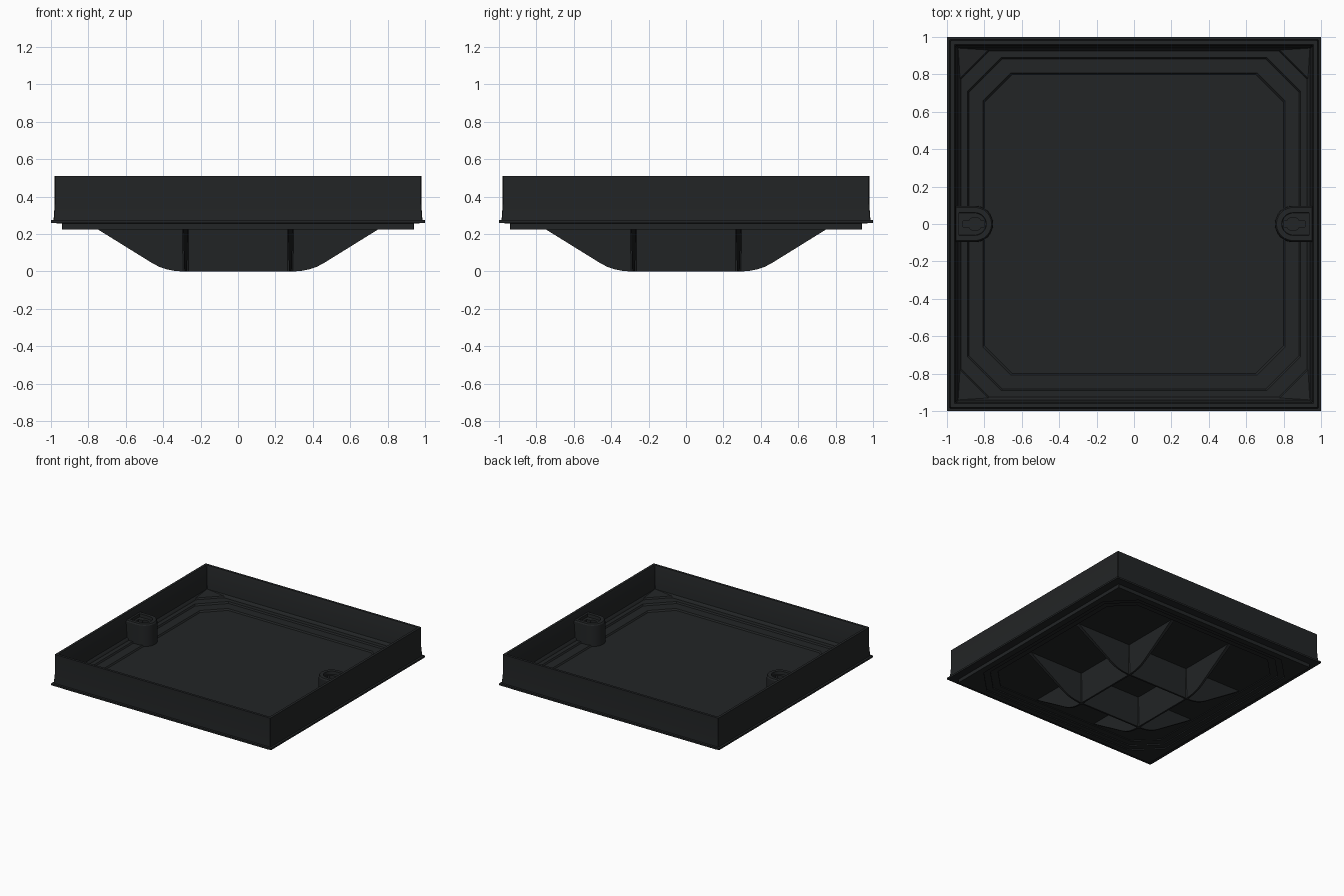
import bpy, bmesh, math

if "Cube" in bpy.data.objects:
    bpy.data.objects.remove(bpy.data.objects["Cube"])

dark = bpy.data.materials.new("dark_plastic")
dark.diffuse_color = (0.016, 0.018, 0.019, 1)
dark.use_nodes = True
dark.node_tree.nodes["Principled BSDF"].inputs["Base Color"].default_value = dark.diffuse_color


def finish(bm, name, helper=False):
    bmesh.ops.recalc_face_normals(bm, faces=bm.faces[:])
    me = bpy.data.meshes.new(name)
    bm.to_mesh(me)
    bm.free()
    ob = bpy.data.objects.new(name, me)
    bpy.context.collection.objects.link(ob)
    me.materials.append(dark)
    ob.hide_render = helper
    return ob


def smooth(ob, angle=30):
    bpy.ops.object.select_all(action='DESELECT')
    ob.select_set(True)
    bpy.context.view_layer.objects.active = ob
    bpy.ops.object.shade_smooth_by_angle(angle=math.radians(angle))


def loft(name, rings, helper=False):
    """Skin a stack of closed loops and cap both ends."""
    bm = bmesh.new()
    loops = [[bm.verts.new(p) for p in r] for r in rings]
    n = len(loops[0])
    for a, b in zip(loops, loops[1:]):
        for i in range(n):
            j = (i + 1) % n
            bm.faces.new((a[i], a[j], b[j], b[i]))
    bm.faces.new(loops[0])
    bm.faces.new(loops[-1])
    return finish(bm, name, helper)


def octagon(h, cut, z):
    c = h - max(cut, 0.003)
    return [(h, -c, z), (h, c, z), (c, h, z), (-c, h, z),
            (-h, c, z), (-h, -c, z), (-c, -h, z), (c, -h, z)]


def disc(x, y, r, z):
    return [(x + r * math.cos(i * math.pi / 12), y + r * math.sin(i * math.pi / 12), z)
            for i in range(24)]


# tray: underside steps, flange, outer wall, rim, inner wall, stepped floor
tray = loft("tray", [octagon(*r) for r in [
    (0.80, 0.16, 0.250), (0.80, 0.16, 0.243), (0.85, 0.18, 0.243),
    (0.85, 0.18, 0.234), (0.89, 0.19, 0.234), (0.89, 0.19, 0.225),
    (0.94, 0, 0.225), (0.94, 0, 0.255), (1.00, 0, 0.260),
    (1.00, 0, 0.274), (0.986, 0, 0.276), (0.980, 0, 0.36),
    (0.980, 0, 0.510), (0.960, 0, 0.510), (0.955, 0, 0.495),
    (0.940, 0, 0.325), (0.930, 0.15, 0.315), (0.925, 0.15, 0.303),
    (0.890, 0.18, 0.303), (0.883, 0.18, 0.291),
    (0.808, 0.15, 0.291), (0.800, 0.15, 0.280)]])
smooth(tray)

# underside ribs: two crossing pairs of thin, drafted fins with a curved foot
HALF = [(0.30, 0), (0.34, 0.003), (0.38, 0.011), (0.42, 0.024),
        (0.46, 0.045), (0.50, 0.070), (0.75, 0.225), (0.79, 0.253)]
PROFILE = [(-u, z) for u, z in reversed(HALF)] + HALF


def fin(name, offset, along_x):
    def side(s):
        pts = []
        for u, z in PROFILE:
            v = offset + s * (0.007 + 0.028 * z)
            pts.append((u, v, z) if along_x else (v, u, z))
        return pts
    smooth(loft(name, [side(-1), side(1)]))


for label, off in (("negative", -0.28), ("positive", 0.28)):
    fin("rib_along_x_" + label, off, True)
    fin("rib_along_y_" + label, off, False)
    # small post where the ribs cross
    for label2, off2 in (("negative", -0.28), ("positive", 0.28)):
        smooth(loft("rib_post_%s_%s" % (label, label2),
                    [disc(off, off2, 0.016, 0), disc(off, off2, 0.022, 0.253)]))


def u_shape(s, back, mid, r, z):
    """Half-round tongue reaching inwards from the wall on side s."""
    pts = [(s * back, -r, z)]
    for i in range(25):
        a = math.radians(-90 + 180 * i / 24)
        pts.append((s * (mid - r * math.cos(a)), r * math.sin(a), z))
    return pts + [(s * back, r, z)]


def box(x0, x1, hy, z):
    return [(x0, -hy, z), (x1, -hy, z), (x1, hy, z), (x0, hy, z)]


# key bosses on the left and right walls, with dished top and key slot
for side, s in (("left", -1), ("right", 1)):
    boss = loft(side + "_key_boss", [
        u_shape(s, 0.96, 0.85, 0.097, 0.27), u_shape(s, 0.96, 0.85, 0.095, 0.45),
        u_shape(s, 0.96, 0.85, 0.088, 0.46)])
    cutters = [
        loft(side + "_dish_cutter", [u_shape(s, 0.935, 0.85, 0.058, 0.435),
                                     u_shape(s, 0.935, 0.85, 0.064, 0.50)], True),
        loft(side + "_hole_cutter", [disc(s * 0.85, 0, 0.036, 0.34),
                                     disc(s * 0.85, 0, 0.036, 0.51)], True),
        loft(side + "_slot_cutter", [box(s * 0.80, s * 0.915, 0.017, 0.345),
                                     box(s * 0.80, s * 0.915, 0.017, 0.52)], True)]
    bpy.context.view_layer.objects.active = boss
    for c in cutters:
        m = boss.modifiers.new("cut", 'BOOLEAN')
        m.operation, m.solver, m.object = 'DIFFERENCE', 'EXACT', c
        bpy.ops.object.modifier_apply(modifier=m.name)
    for c in cutters:
        bpy.data.objects.remove(c)
    smooth(boss)
